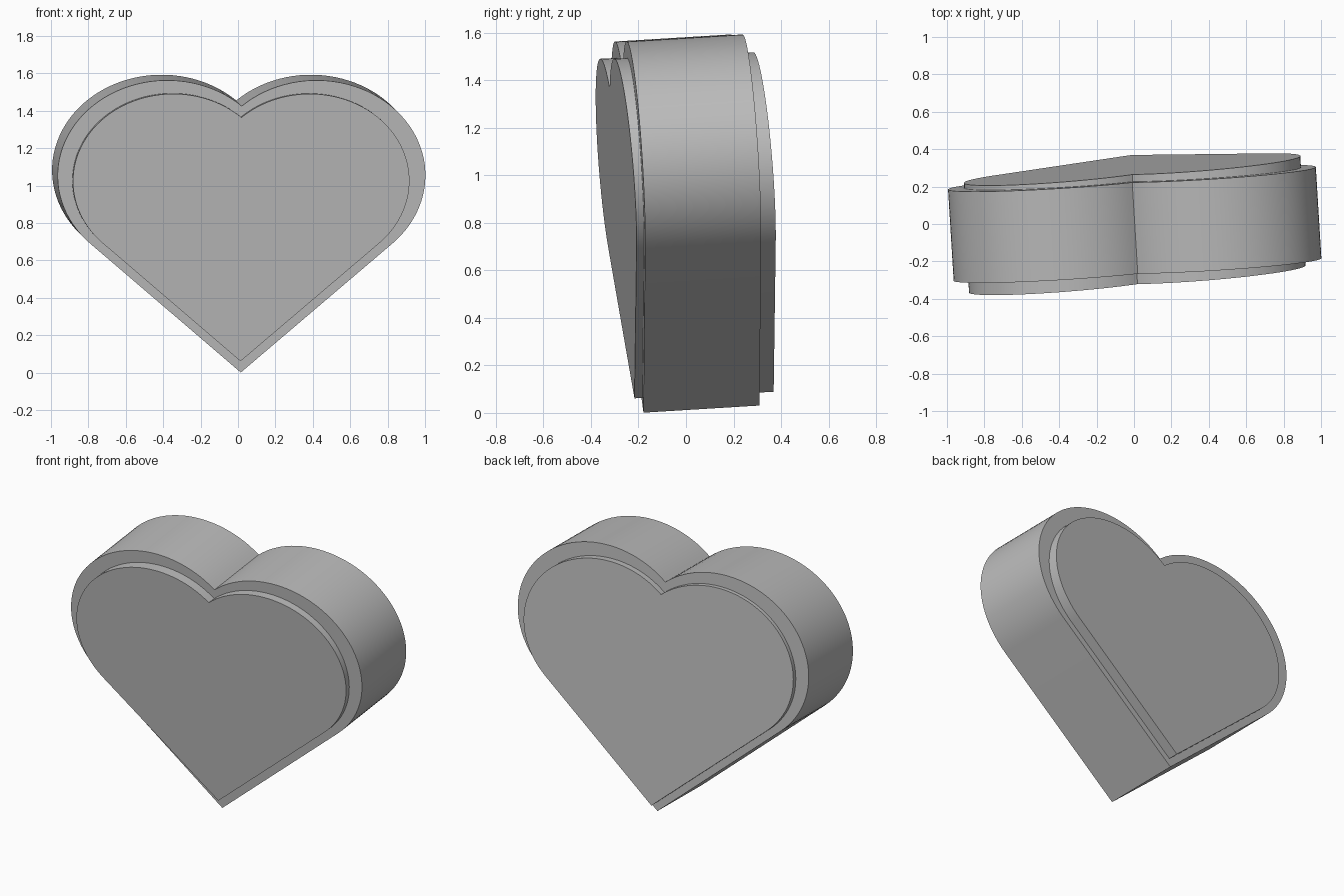
import bpy
import bmesh
from math import acos, atan2, cos, sin, radians
from mathutils import Matrix, Vector

cube = bpy.data.objects.get("Cube")
if cube:
    bpy.data.objects.remove(cube, do_unlink=True)

grey = bpy.data.materials.new("plain grey")
grey.use_nodes = True
colour = (0.5, 0.5, 0.5, 1)
grey.diffuse_color = colour
grey.node_tree.nodes["Principled BSDF"].inputs["Base Color"].default_value = colour

# Each lobe is part of an ellipse that meets straight sides running to the tip
LOBE_X, LOBE_Z, RADIUS_X, RADIUS_Z = 0.40, 1.055, 0.585, 0.51
DEPTH, STEPS = 0.49, 48


def heart_outline():
    u, v = LOBE_X / RADIUS_X, LOBE_Z / RADIUS_Z
    start = atan2(-v, -u) + acos(1 / Vector((u, v)).length)  # tangent from tip
    end = acos(-u)                                           # cleft
    right = []
    for i in range(STEPS + 1):
        t = start + (end - start) * i / STEPS
        right.append((LOBE_X + RADIUS_X * cos(t), LOBE_Z + RADIUS_Z * sin(t)))
    left = [(-x, z) for x, z in reversed(right[:-1])]
    return [(0, 0)] + right + left


def heart_block(name, matrix):
    bm = bmesh.new()
    front = bm.faces.new([bm.verts.new((x, -DEPTH / 2, z)) for x, z in heart_outline()])
    back = bmesh.ops.extrude_face_region(bm, geom=[front], use_keep_orig=True)
    moved = [g for g in back["geom"] if isinstance(g, bmesh.types.BMVert)]
    bmesh.ops.translate(bm, verts=moved, vec=(0, DEPTH, 0))
    bmesh.ops.recalc_face_normals(bm, faces=bm.faces)
    bmesh.ops.transform(bm, matrix=matrix, verts=bm.verts)
    mesh = bpy.data.meshes.new(name)
    bm.to_mesh(mesh)
    bm.free()
    mesh.materials.append(grey)
    obj = bpy.data.objects.new(name, mesh)
    bpy.context.collection.objects.link(obj)
    bpy.ops.object.select_all(action='DESELECT')
    obj.select_set(True)
    bpy.context.view_layer.objects.active = obj
    bpy.ops.object.shade_smooth_by_angle(angle=radians(30))


# Main body, leaning forward and turned slightly
lean = (Matrix.Translation((0, 0.065, 0.016))
        @ Matrix.Rotation(radians(3.5), 4, 'Z') @ Matrix.Rotation(radians(3.5), 4, 'X'))
heart_block("heart_body", lean)

# Narrower, deeper core that stands proud of both faces
pivot = Matrix.Translation((0, 0.01, 0.71))
core = pivot @ Matrix.Diagonal((0.915, 1.2, 0.915, 1)) @ pivot.inverted()
heart_block("heart_core", core @ lean)
